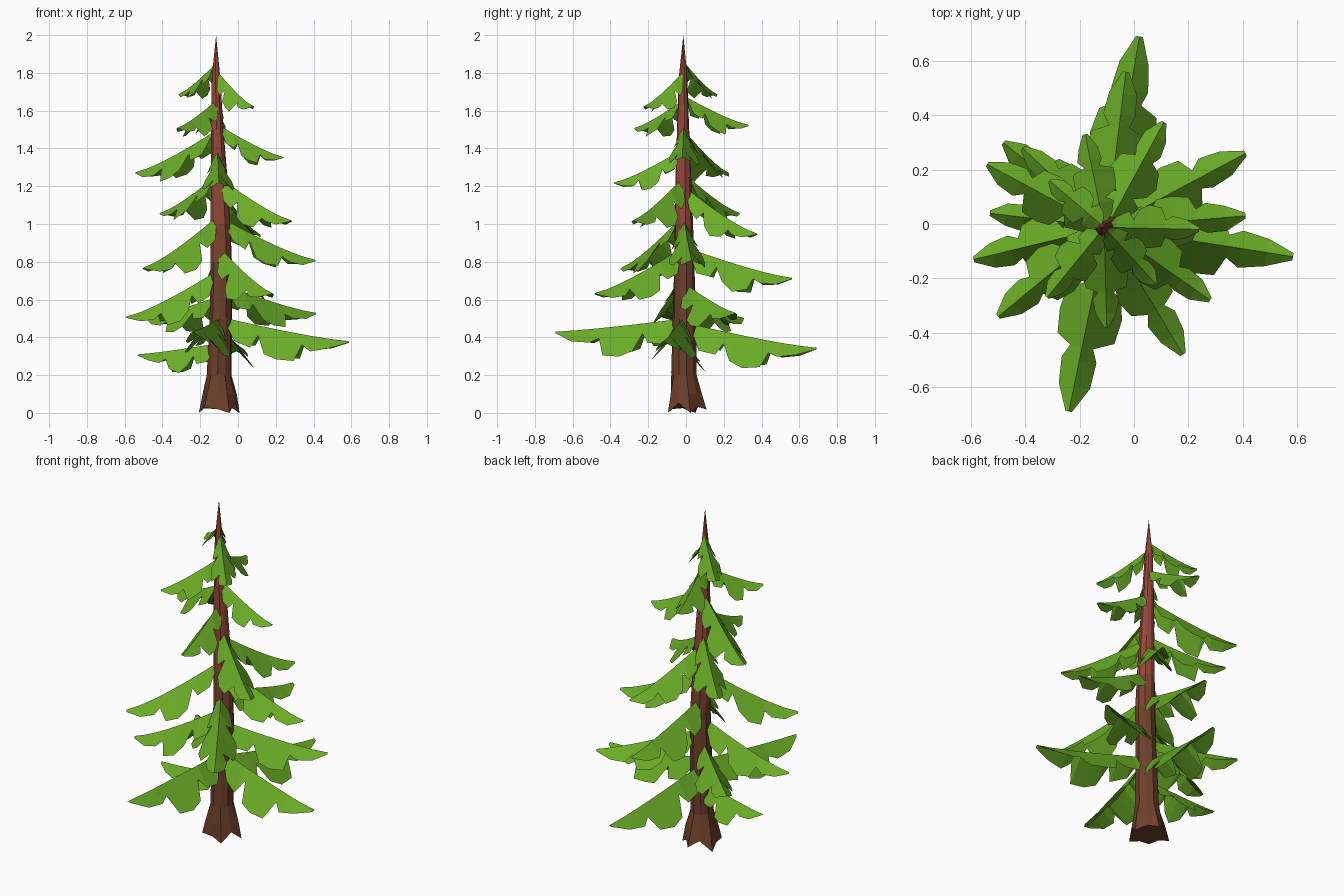
import bpy, bmesh, math, random
from mathutils import Vector

if "Cube" in bpy.data.objects:
    bpy.data.objects.remove(bpy.data.objects["Cube"])

random.seed(4)


def material(name, rgb):
    m = bpy.data.materials.new(name)
    m.diffuse_color = (*rgb, 1)
    m.use_nodes = True
    m.node_tree.nodes["Principled BSDF"].inputs["Base Color"].default_value = m.diffuse_color
    return m


needle_green = material("needle green", (0.145, 0.42, 0.02))
bark = [material("dark bark", (0.155, 0.052, 0.024)),
        material("middle bark", (0.21, 0.056, 0.03)),
        material("red bark", (0.30, 0.062, 0.042))]


def finish(bm, name, mats):
    bmesh.ops.recalc_face_normals(bm, faces=bm.faces)
    me = bpy.data.meshes.new(name)
    bm.to_mesh(me)
    bm.free()
    for m in mats:
        me.materials.append(m)
    ob = bpy.data.objects.new(name, me)
    bpy.context.collection.objects.link(ob)
    return ob


# Trunk: stacked rings with a flared, jagged root
def build_trunk():
    # height, centre x, centre y, radius
    rings = [(0.03, -0.10, 0.0, 0.10), (0.10, -0.10, -0.005, 0.085),
             (0.20, -0.10, -0.01, 0.066), (0.50, -0.092, -0.01, 0.061),
             (0.80, -0.088, -0.01, 0.055), (1.00, -0.093, -0.012, 0.051),
             (1.25, -0.102, -0.014, 0.044), (1.50, -0.11, -0.015, 0.034),
             (1.78, -0.117, -0.015, 0.022)]
    n = 10
    bm = bmesh.new()
    loops = []
    for k, (z, cx, cy, r) in enumerate(rings):
        loop = []
        for i in range(n):
            a = 2 * math.pi * i / n + 0.2
            flare = (1.14, 1.08, 1.0)[k] if k < 3 else 1.0
            rr = r * (flare if i % 2 == 0 else 2 - flare) * random.uniform(0.94, 1.06)
            zz = z + (-0.03 if i % 4 == 0 else random.uniform(-0.015, 0.03)) * (k == 0)
            loop.append(bm.verts.new((cx + rr * math.cos(a), cy + rr * math.sin(a), zz)))
        loops.append(loop)
    tip = bm.verts.new((-0.116, -0.014, 2.0))
    bm.faces.new(loops[0])
    for a, b in zip(loops, loops[1:]):
        for i in range(n):
            j = (i + 1) % n
            bm.faces.new((a[i], a[j], b[j], b[i]))
    for i in range(n):
        bm.faces.new((loops[-1][i], loops[-1][(i + 1) % n], tip))
    for f in bm.faces:
        z = f.calc_center_median().z
        f.material_index = 0 if z < 0.8 else 1 if z < 1.0 else 2
    finish(bm, "trunk", bark)


# Bough outline: position along the ridge, half width, droop of the edge
OUTLINE = [(0.06, 0.02, 0.03), (0.13, 0.06, 0.11), (0.26, 0.08, 0.11),
           (0.31, 0.04, 0.055), (0.37, 0.095, 0.125), (0.47, 0.11, 0.145),
           (0.60, 0.10, 0.13), (0.65, 0.042, 0.055), (0.72, 0.062, 0.07),
           (0.86, 0.052, 0.05), (1.0, 0.012, 0.008)]


def build_bough(name, tip, root_z):
    root = Vector((-0.10 - 0.01 * (root_z > 1.3), -0.012, root_z))
    tip = Vector(tip)
    flat = Vector((tip.x - root.x, tip.y - root.y, 0))
    length = flat.length
    side = Vector((-flat.y, flat.x, 0)).normalized()
    s = 0.37 + length
    bm = bmesh.new()
    rows = []
    for t, w, d in OUTLINE:
        p = root + flat * t
        p.z = root_z + (tip.z - root_z) * (1 - (1 - t) ** 1.25)
        jl, jr = random.uniform(0.9, 1.1), random.uniform(0.9, 1.1)
        down = Vector((0, 0, -1))
        rows.append([bm.verts.new(v) for v in (
            p,
            p + side * w * s * jl + down * d * s * jl,
            p + down * min(0.03, 0.3 * d) * s,
            p - side * w * s * jr + down * d * s * jr)])
    # top slopes and the shallow underside share their edges
    for a, b in zip(rows, rows[1:]):
        for i in range(4):
            j = (i + 1) % 4
            bm.faces.new((a[i], a[j], b[j], b[i]))
    bm.faces.new(rows[0])
    bm.faces.new(rows[-1])
    finish(bm, name, [needle_green])


build_trunk()

# Each bough: tip position, height where it leaves the trunk
BOUGHS = [
    ((-0.53, 0.04, 0.31), 0.37), ((0.02, 0.69, 0.345), 0.48),
    ((0.585, -0.12, 0.38), 0.51), ((-0.24, -0.69, 0.43), 0.50),
    ((-0.48, 0.30, 0.505), 0.62), ((0.41, 0.26, 0.53), 0.69),
    ((-0.59, -0.13, 0.51), 0.76), ((0.18, -0.48, 0.635), 0.88),
    ((-0.03, 0.56, 0.715), 0.88), ((-0.50, -0.34, 0.77), 1.05),
    ((0.41, 0.03, 0.81), 1.04), ((0.11, 0.375, 0.95), 1.20),
    ((0.28, -0.28, 1.02), 1.25), ((-0.41, 0.28, 1.06), 1.27),
    ((-0.10, -0.38, 1.22), 1.40), ((-0.54, 0.22, 1.275), 1.50),
    ((0.24, -0.02, 1.355), 1.53), ((-0.32, -0.27, 1.51), 1.66),
    ((-0.18, 0.33, 1.525), 1.68), ((0.08, -0.22, 1.625), 1.81),
    ((-0.31, 0.16, 1.69), 1.86)]
for number, (tip, root_z) in enumerate(BOUGHS, 1):
    build_bough(f"bough_{number}", tip, root_z)
